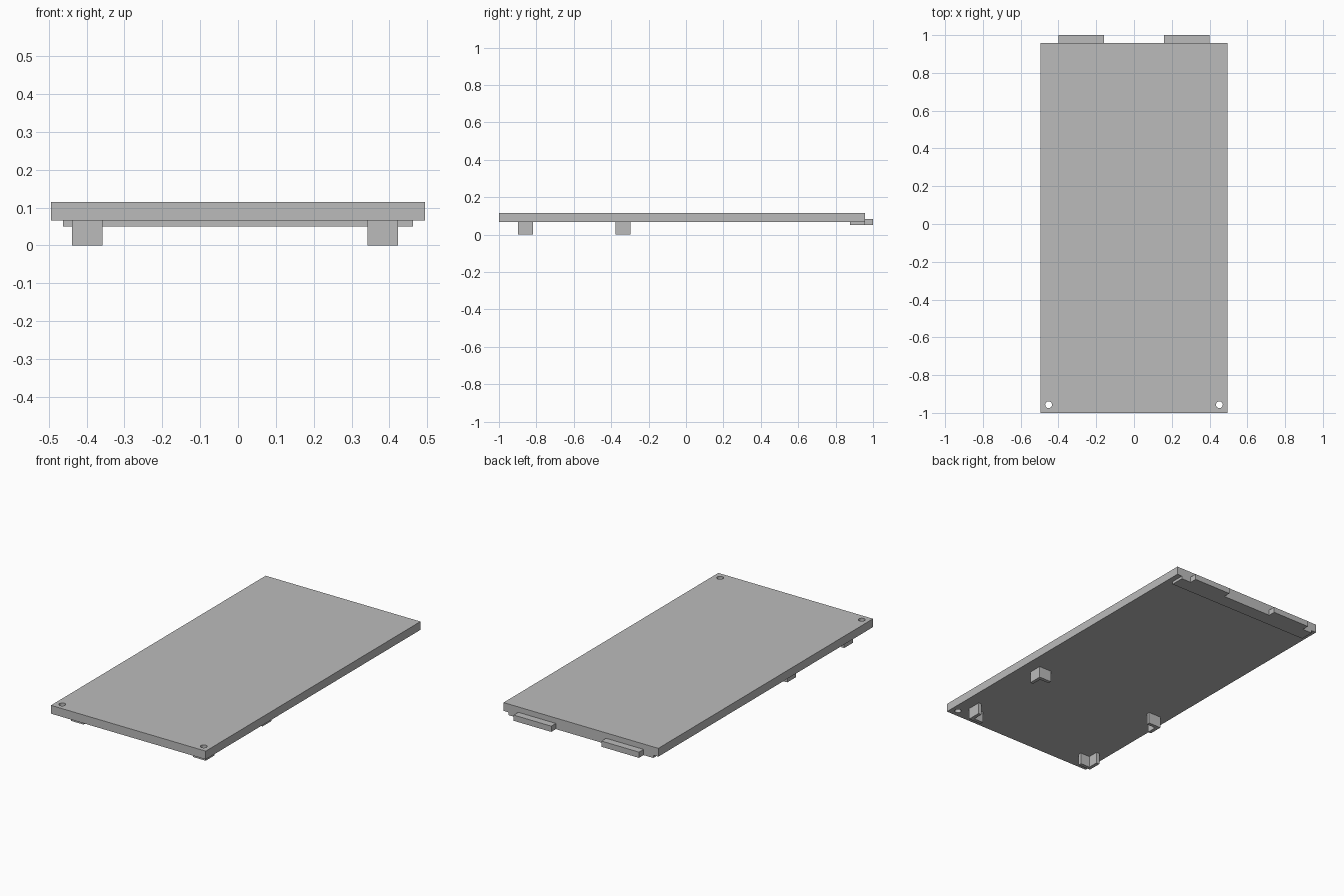
import bpy
import bmesh
from mathutils import Matrix

cube = bpy.data.objects.get("Cube")
if cube:
    bpy.data.objects.remove(cube, do_unlink=True)

grey = bpy.data.materials.new("plain grey")
grey.use_nodes = True
colour = (0.5, 0.5, 0.5, 1)
grey.diffuse_color = colour
grey.node_tree.nodes["Principled BSDF"].inputs["Base Color"].default_value = colour

BOTTOM, TOP = 0.066, 0.114   # panel underside and top
LIP = 0.05                   # underside of the rear lip
BACK = 0.958                 # rear edge of the panel


def finish(name, bm):
    mesh = bpy.data.meshes.new(name)
    bm.to_mesh(mesh)
    bm.free()
    mesh.materials.append(grey)
    obj = bpy.data.objects.new(name, mesh)
    bpy.context.collection.objects.link(obj)
    return obj


def prism(name, outline, z0, z1):
    """Extrude a counter-clockwise outline from z0 up to z1."""
    bm = bmesh.new()
    base = bm.faces.new([bm.verts.new((x, y, z0)) for x, y in outline])
    top = bmesh.ops.extrude_face_region(bm, geom=[base], use_keep_orig=True)
    verts = [g for g in top["geom"] if isinstance(g, bmesh.types.BMVert)]
    bmesh.ops.translate(bm, verts=verts, vec=(0, 0, z1 - z0))
    bmesh.ops.recalc_face_normals(bm, faces=bm.faces)
    return finish(name, bm)


def box(name, x0, x1, y0, y1, z0, z1):
    return prism(name, [(x0, y0), (x1, y0), (x1, y1), (x0, y1)], z0, z1)


# Flat panel with two screw holes at the front corners
panel = box("panel", -0.494, 0.494, -1, BACK, BOTTOM, TOP)
bm = bmesh.new()
for x in (-0.452, 0.452):
    bmesh.ops.create_cone(bm, cap_ends=True, segments=24, radius1=0.018,
                          radius2=0.018, depth=0.3,
                          matrix=Matrix.Translation((x, -0.957, TOP)))
cutter = finish("hole_cutter", bm)
cutter.hide_render = True
holes = panel.modifiers.new("holes", "BOOLEAN")
holes.operation = "DIFFERENCE"
holes.solver = "EXACT"
holes.object = cutter
bpy.context.view_layer.objects.active = panel
bpy.ops.object.modifier_apply(modifier=holes.name)
bpy.data.objects.remove(cutter, do_unlink=True)

# Rear lip under the panel, with two hooked tabs
box("rear_lip", -0.462, 0.462, 0.878, BACK, LIP, BOTTOM)
for side, x in (("right", -0.28), ("left", 0.28)):
    box(side + "_tab", x - 0.12, x + 0.12, BACK, 1, LIP, 0.083)

# Four L-shaped corner guides, their corners pointing outwards
HALF, WALL = 0.04, 0.02
for side, cx, sx in (("right", -0.398, -1), ("left", 0.382, 1)):
    for end, cy, sy in (("front", -0.857, -1), ("middle", -0.338, 1)):
        inner = HALF - WALL
        corner = [(-HALF, HALF), (-HALF, inner), (inner, inner),
                  (inner, -HALF), (HALF, -HALF), (HALF, HALF)]
        outline = [(cx + sx * x, cy + sy * y) for x, y in corner]
        prism(f"{end}_{side}_guide", outline, 0, BOTTOM)
